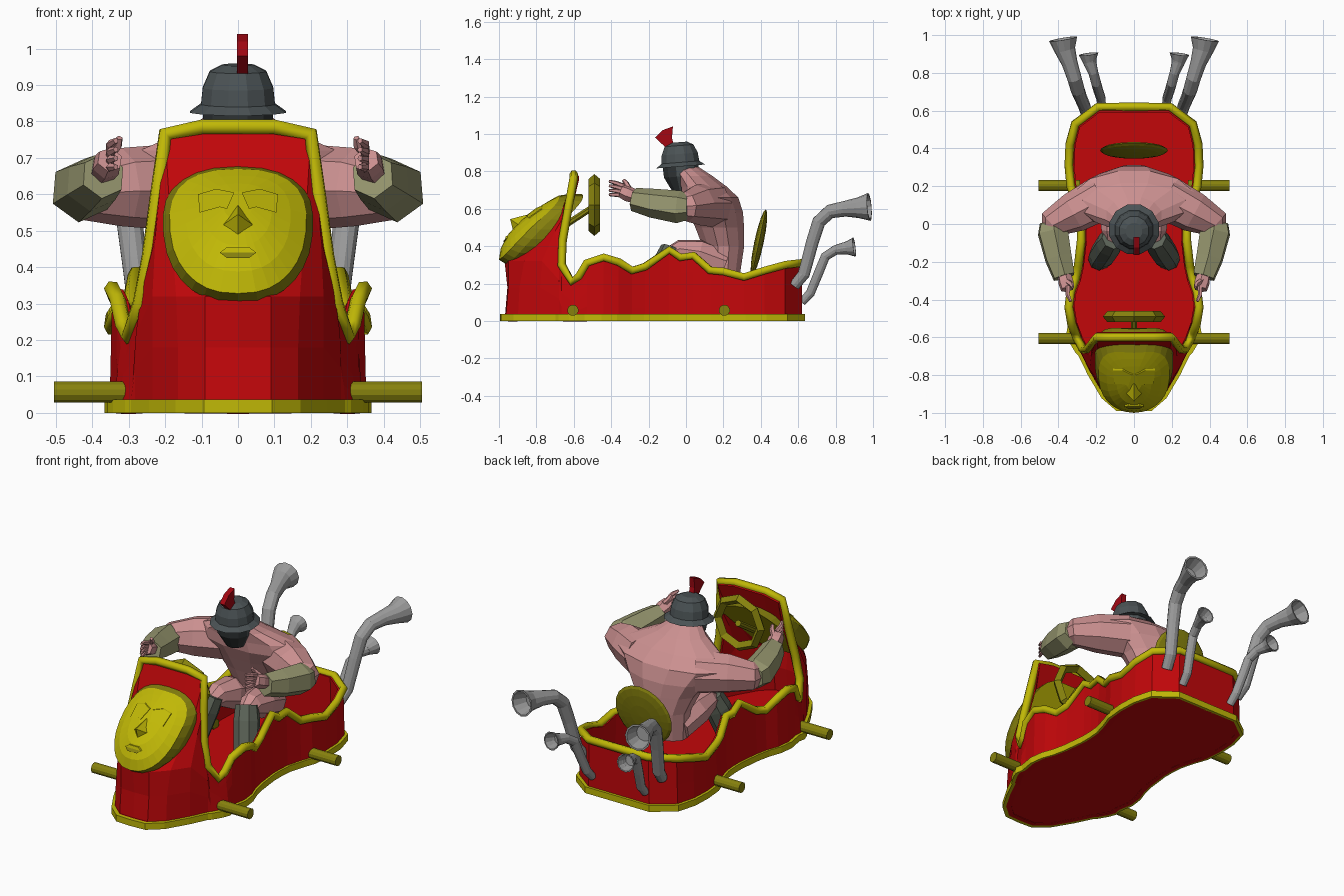
import bpy, bmesh, math
from mathutils import Vector, Quaternion, Matrix

default = bpy.data.objects.get("Cube")
if default:
    bpy.data.objects.remove(default, do_unlink=True)


def material(name, r, g, b):
    mat = bpy.data.materials.new(name)
    mat.use_nodes = True
    mat.diffuse_color = (r, g, b, 1)
    mat.node_tree.nodes["Principled BSDF"].inputs["Base Color"].default_value = (r, g, b, 1)
    return mat


RED = material("chariot red", .54, .002, .003)
CREST = material("crest red", .36, .002, .006)
GOLD = material("bright gold", .53, .48, .002)
DARK_GOLD = material("dark gold", .24, .22, .004)
SKIN = material("skin", .6, .28, .28)
CUFF = material("pale olive leather", .31, .31, .16)
GREAVE = material("grey green leather", .11, .13, .1)
STEEL = material("helmet steel", .07, .085, .09)
VISOR = material("visor dark", .03, .036, .038)
PIPE = material("pipe grey", .33, .33, .33)


def make(name, verts, faces, *mats, fix=True):
    mesh = bpy.data.meshes.new(name)
    mesh.from_pydata([tuple(v) for v in verts], [], faces)
    for mat in mats:
        mesh.materials.append(mat)
    if fix:
        bm = bmesh.new()
        bm.from_mesh(mesh)
        bmesh.ops.recalc_face_normals(bm, faces=bm.faces)
        bm.to_mesh(mesh)
        bm.free()
    obj = bpy.data.objects.new(name, mesh)
    bpy.context.scene.collection.objects.link(obj)
    return obj


def loft(name, rings, *mats):
    """Skin a list of equal rings and cap both ends."""
    n = len(rings[0])
    faces = [(k * n + i, k * n + (i + 1) % n, (k + 1) * n + (i + 1) % n, (k + 1) * n + i)
             for k in range(len(rings) - 1) for i in range(n)]
    faces += [tuple(range(n)), tuple(range((len(rings) - 1) * n, len(rings) * n))]
    return make(name, [v for ring in rings for v in ring], faces, *mats)


def ellipse(centre, rx, ry, n, rot=Quaternion()):
    angles = [math.tau * (i + .5) / n for i in range(n)]
    return [Vector(centre) + rot @ Vector((rx * math.cos(a), ry * math.sin(a), 0)) for a in angles]


def tube(name, path, mat, sides=8):
    """Tube along (x, y, z, radius) points."""
    pts = [Vector(p[:3]) for p in path]
    rings, rot, axis = [], Quaternion(), Vector((0, 0, 1))
    for i, p in enumerate(pts):
        tangent = (pts[min(i + 1, len(pts) - 1)] - pts[max(i - 1, 0)]).normalized()
        rot = axis.rotation_difference(tangent) @ rot
        axis = tangent
        rings.append(ellipse(p, path[i][3], path[i][3], sides, rot))
    return loft(name, rings, mat)


def hollow_end(obj, rim, depth):
    """Sink the last cap to open a mouth."""
    bm = bmesh.new()
    bm.from_mesh(obj.data)
    bm.faces.ensure_lookup_table()
    cap = [bm.faces[-1]]
    bmesh.ops.inset_region(bm, faces=cap, thickness=rim)
    bmesh.ops.inset_region(bm, faces=cap, thickness=rim * 2, depth=-depth)
    bm.to_mesh(obj.data)
    bm.free()


def flip(path, s):
    return [(p[0] * s, *p[1:]) for p in path]


# Hull: columns of points from the nose centre round to the stern
columns = [
    [(0, -.97, 0), (0, -.955, .18), (0, -.97, .32), (0, -.645, .66), (0, -.6, .785)],
    [(.09, -.965, 0), (.09, -.95, .18), (.09, -.95, .32), (.1, -.645, .65), (.1, -.6, .785)],
    [(.165, -.9, 0), (.165, -.89, .18), (.17, -.865, .32), (.19, -.66, .6), (.2, -.6, .765)],
    [(.235, -.78, 0), (.235, -.78, .18), (.235, -.77, .32), (.227, -.7, .48), (.22, -.63, .6)],
    [(.283, -.68, 0), (.283, -.68, .12), (.28, -.68, .22), (.265, -.68, .33), (.243, -.66, .43)],
]
sill = [(.268, -.665, .3), (.3, -.61, .21), (.315, -.57, .24), (.33, -.53, .31), (.345, -.44, .34),
        (.335, -.36, .315), (.31, -.29, .27), (.295, -.22, .29), (.28, -.09, .38), (.28, -.03, .34),
        (.285, .04, .35), (.31, .13, .27), (.335, .2, .265), (.345, .31, .235),
        (.34, .42, .27), (.31, .53, .3), (.19, .62, .31), (0, .62, .31)]
for x, y, z in sill:
    foot = x + .03 if y < -.55 else x + .008
    columns.append([(foot + (x - foot) * k / 4, y, z * k / 4) for k in range(5)])
columns += [flip(col, -1) for col in columns[-2:0:-1]]
count = len(columns)
quads = [(c * 5 + r, (c + 1) % count * 5 + r, (c + 1) % count * 5 + r + 1, c * 5 + r + 1)
         for c in range(count) for r in range(4)]
hull = make("hull", [p for col in columns for p in col], quads, RED, fix=False)
wall = hull.modifiers.new("wall thickness", 'SOLIDIFY')
wall.thickness, wall.offset = .03, -1

# Gold trim along the hull's upper edge
curve = bpy.data.curves.new("hull_trim", 'CURVE')
curve.dimensions = '3D'
curve.bevel_depth, curve.bevel_resolution = .023, 1
spline = curve.splines.new('POLY')
spline.points.add(count - 1)
for point, col in zip(spline.points, columns):
    point.co = (*col[-1], 1)
spline.use_cyclic_u = True
curve.materials.append(GOLD)
bpy.context.scene.collection.objects.link(bpy.data.objects.new("hull_trim", curve))

# Base plate: gold rim with red floor and underside
outline = [Vector((c[0][0] * 1.04, c[0][1] * 1.025, -.002)) for c in columns]
base = loft("base_plate", [outline, [v + Vector((0, 0, .037)) for v in outline]], GOLD, RED)
base.location.z = .002
bm = bmesh.new()
bm.from_mesh(base.data)
flat = [f for f in bm.faces if abs(f.normal.z) > .9]
for f in flat:
    bmesh.ops.inset_region(bm, faces=[f], thickness=.022)
    f.material_index = 1
bm.to_mesh(base.data)
bm.free()


# Gold face mask on the nose
def mask_y(x, z):
    return -1 + 2.75 * max(z - .33, 0) ** 2 + 2.7 * x * x


def mask_ring(scale, back, n=28):
    ring = []
    for i in range(n):
        a = math.tau * i / n
        c, s = math.cos(a), math.sin(a)
        x = scale * math.copysign(abs(c) ** .8, c) * .205 * (1 + .12 * s)
        z = .49 + .1 * (1 - scale) + scale * .188 * math.copysign(abs(s) ** .85, s)
        ring.append((x, mask_y(x, z) + back, z))
    return ring


mask = loft("face_mask", [mask_ring(1, .11), mask_ring(1, .04), mask_ring(.91, 0), mask_ring(.7, 0),
                          mask_ring(.45, 0), mask_ring(.2, 0)], GOLD, DARK_GOLD)
for poly in mask.data.polygons:
    poly.material_index = 1 if poly.index < 56 else 0


def mask_plate(name, outline, lift, mat):
    loft(name, [[(x, mask_y(x, z) + d, z) for x, z in outline] for d in (-lift, .02)], mat)


for side, s in (("left", 1), ("right", -1)):
    mask_plate(side + "_eye", [(s * x, z) for x, z in
               [(.01, .605), (.06, .615), (.11, .6), (.105, .55), (.05, .565), (.03, .56)]], .008, GOLD)
mask_plate("upper_lip", [(-.03, .455), (.03, .455), (.05, .44), (-.05, .44)], .008, GOLD)
mask_plate("lower_lip", [(-.05, .44), (.05, .44), (.03, .425), (-.03, .425)], .006, DARK_GOLD)
make("mask_nose", [(0, mask_y(0, .57), .57), (.042, -.895, .515), (-.042, -.895, .515),
                   (0, -.925, .485), (0, -.94, .545)],
     [(0, 1, 4), (0, 4, 2), (4, 1, 3), (4, 3, 2), (0, 2, 3, 1)], GOLD)

# Steering wheel: octagonal ring and its column
wheel = []
for r, y in ((.165, -.49), (.14, -.52), (.112, -.49), (.14, -.46)):
    wheel.append([(r * math.cos(a), y, .62 + r * math.sin(a))
                  for a in [math.tau * i / 8 for i in range(8)]])
make("steering_wheel", [v for ring in wheel for v in ring],
     [(k * 8 + i, k * 8 + (i + 1) % 8, (k + 1) % 4 * 8 + (i + 1) % 8, (k + 1) % 4 * 8 + i)
      for k in range(4) for i in range(8)], DARK_GOLD)
tube("steering_column", [(0, -.48, .62, .018), (0, -.68, .49, .018)], DARK_GOLD)

# Round shield used as the backrest
bm = bmesh.new()
bmesh.ops.create_uvsphere(bm, u_segments=20, v_segments=8, radius=1)
bmesh.ops.transform(bm, verts=bm.verts, matrix=Matrix.Translation((0, .39, .42))
                    @ Matrix.Rotation(math.radians(78), 4, 'X') @ Matrix.Diagonal((.18, .18, .025, 1)))
backrest = make("backrest", [], [], DARK_GOLD, fix=False)
bm.to_mesh(backrest.data)
bm.free()

# Driver's torso, neck, helmet and crest
body = [(.2, .24, .14, .09), (.2, .4, .155, .115), (.18, .5, .2, .135), (.16, .58, .26, .15),
        (.13, .66, .33, .155), (.095, .72, .28, .125), (.045, .775, .15, .1), (-.01, .83, .07, .07)]
loft("torso", [ellipse((0, y, z), rx, ry, 12) for y, z, rx, ry in body], SKIN)
tilt = Quaternion((1, 0, 0), .08)
shell = [(.045, .108), (.08, .09), (.1, .045), (.105, 0), (.136, -.022), (.1, -.014),
         (.097, -.075), (.055, -.155)]
helmet = loft("helmet", [ellipse(Vector((0, -.03, .848)) + tilt @ Vector((0, 0, h)), r, r, 12, tilt)
                         for r, h in shell], STEEL, VISOR)
for poly in helmet.data.polygons:
    if poly.center.z < .82 and poly.normal.y < -.2:
        poly.material_index = 1
fan = [(-.06, .92), (-.1, .92), (-.165, .98), (-.125, 1.02), (-.07, 1.04), (-.075, .98)]
loft("helmet_crest", [[(x, y, z) for y, z in fan] for x in (-.003, .028)], CREST)

# Paired parts: limbs, axle stubs and exhaust pipes
for side, s in (("left", 1), ("right", -1)):
    def limb(name, path, mat, sides=8):
        return tube(side + "_" + name, flip(path, s), mat, sides)

    limb("upper_arm", [(.17, .14, .62, .12), (.32, .06, .62, .108), (.43, 0, .61, .08),
                       (.43, -.05, .61, .06)], SKIN)
    limb("forearm_cuff", [(.435, .01, .61, .07), (.43, -.04, .61, .088), (.4, -.18, .63, .078),
                          (.37, -.28, .65, .063)], CUFF, 6)
    limb("palm", [(.372, -.26, .66, .035), (.36, -.31, .68, .042), (.352, -.345, .695, .036)], SKIN, 6)
    for k in range(4):
        limb("finger_%d" % (k + 1), [(.35, -.33, .67 + .017 * k, .013),
                                     (.35, -.375, .675 + .021 * k, .012),
                                     (.335, -.41, .675 + .024 * k, .008)], SKIN, 5)
    limb("thumb", [(.36, -.3, .7, .016), (.33, -.32, .735, .014), (.325, -.335, .755, .009)], SKIN, 5)
    limb("thigh", [(.08, .2, .3, .085), (.1, .06, .35, .09), (.11, -.04, .37, .065),
                   (.115, -.09, .35, .045)], SKIN)
    limb("greave", [(.11, -.075, .385, .062), (.13, -.105, .31, .072), (.17, -.165, .14, .07),
                    (.185, -.19, .045, .058)], GREAVE)

    for end, y in (("front", -.605), ("rear", .205)):
        limb(end + "_axle", [(.285, y, .057, .03), (.505, y, .057, .03)], DARK_GOLD, 12)

    big = limb("large_pipe", [(.25, .58, .19, .03), (.265, .63, .25, .033), (.285, .675, .42, .035),
                              (.298, .71, .53, .037), (.315, .77, .585, .038), (.34, .85, .6, .042),
                              (.365, .92, .605, .055), (.375, .98, .61, .075)], PIPE, 12)
    hollow_end(big, .01, .08)
    small = limb("small_pipe", [(.17, .62, .1, .022), (.175, .665, .15, .025), (.19, .71, .26, .026),
                                (.2, .745, .345, .026), (.215, .8, .38, .026), (.235, .86, .39, .035),
                                (.24, .9, .395, .052)], PIPE, 12)
    hollow_end(small, .007, .06)
